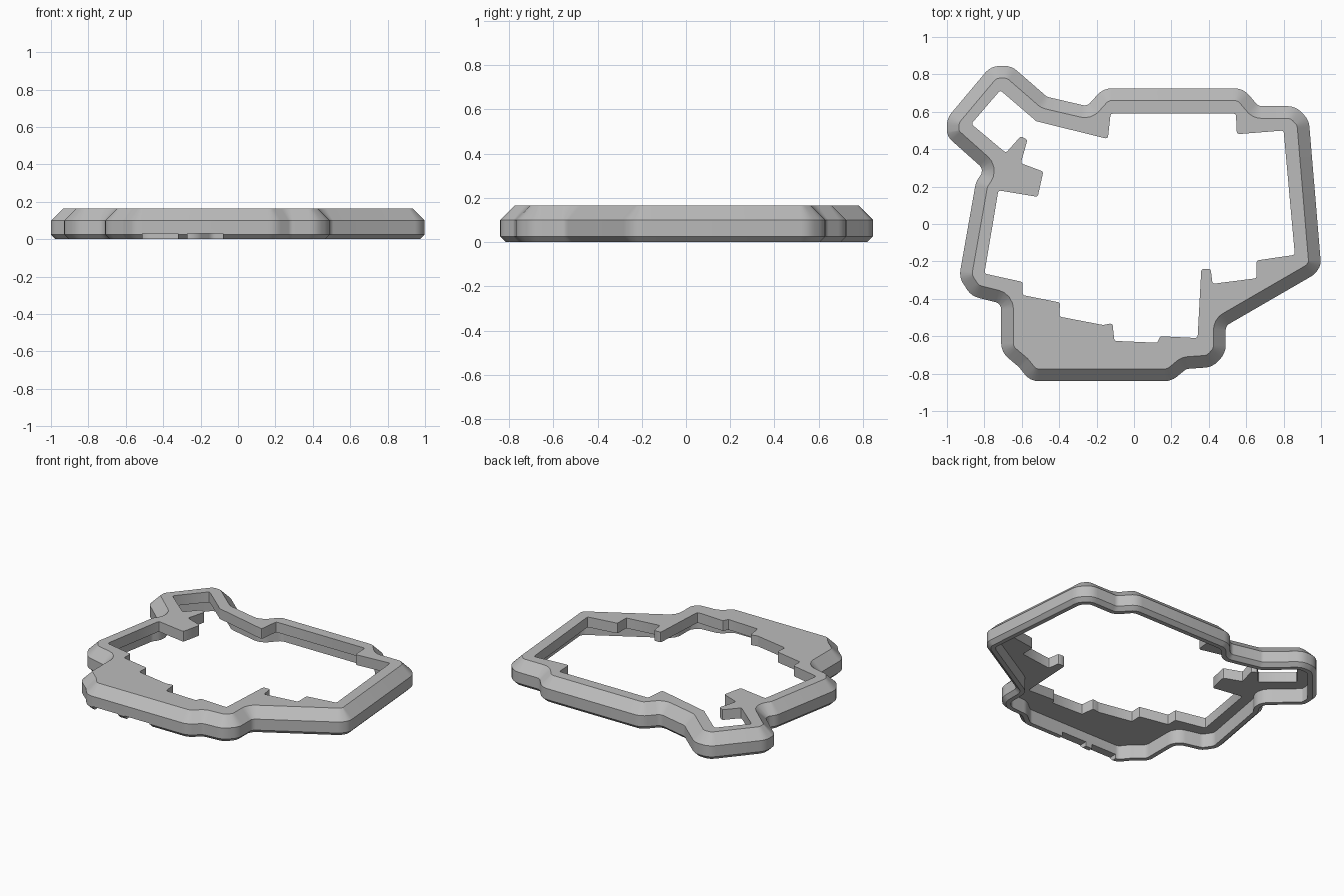
import bpy
import bmesh
import math
from mathutils import Vector

cube = bpy.data.objects.get("Cube")
if cube:
    bpy.data.objects.remove(cube, do_unlink=True)

# Plan of the outer wall, clockwise from the rear corner lobe
OUTLINE = [
    (-.765, .845), (-.655, .845), (-.465, .68), (-.25, .63), (-.165, .725), (.585, .725),
    (.665, .63), (.865, .63), (.935, .555), (1, -.22), (.965, -.27), (.49, -.545),
    (.49, -.69), (.42, -.765), (.28, -.775), (.2, -.84), (-.555, -.84), (-.615, -.765),
    (-.71, -.685), (-.71, -.425), (-.87, -.385), (-.935, -.285), (-.845, .225),
    (-.8, .29), (-.985, .455), (-1, .485), (-1, .565)]

# Plan of the stepped opening
OPENING = [
    (-.715, .715), (-.54, .565), (-.525, .55), (-.14, .455), (-.125, .59), (.545, .59),
    (.55, .48), (.8, .5), (.86, -.165), (.655, -.195), (.655, -.29), (.42, -.32),
    (.41, -.24), (.36, -.24), (.34, -.61), (.14, -.6), (.125, -.635), (-.105, -.625),
    (-.115, -.53), (-.165, -.54), (-.4, -.495), (-.395, -.42), (-.595, -.38),
    (-.595, -.31), (-.8, -.265), (-.725, .18), (-.515, .145), (-.485, .28),
    (-.605, .325), (-.57, .45), (-.605, .47), (-.685, .38), (-.87, .535)]


def rounded(points, convex, concave, steps):
    """Replace every corner of a clockwise outline with an arc."""
    pts = [Vector(p) for p in points]
    out = []
    for i, p in enumerate(pts):
        a, b = pts[i - 1] - p, pts[(i + 1) % len(pts)] - p
        turn = math.pi - a.angle(b)
        radius = convex if a.cross(b) > 0 else concave
        reach = min(radius * math.tan(turn / 2), .45 * a.length, .45 * b.length)
        start, end = p + a.normalized() * reach, p + b.normalized() * reach
        inward = (a.normalized() + b.normalized()).normalized()
        centre = p + inward * reach / math.sin(turn / 2)
        r = (start - centre).length
        for k in range(steps + 1):
            chord = start.lerp(end, k / steps) - centre
            out.append(centre + chord.normalized() * r)
    return out


def inset(points, amount):
    """Mitred inward offset of a clockwise outline."""
    out = []
    for i, p in enumerate(points):
        a = (p - points[i - 1]).normalized()
        b = (points[(i + 1) % len(points)] - p).normalized()
        na, nb = Vector((a.y, -a.x)), Vector((b.y, -b.x))
        out.append(p + (na + nb) * amount / (1 + na.dot(nb)))
    return out


def ring(bm, points, z):
    verts = [bm.verts.new((p.x, p.y, z)) for p in points]
    edges = [bm.edges.new((v, verts[i - 1])) for i, v in enumerate(verts)]
    return verts, edges


def skin(bm, low, high):
    for i in range(len(low)):
        bm.faces.new((low[i - 1], low[i], high[i], high[i - 1]))


# Grey plastic
grey = bpy.data.materials.new("grey_plastic")
grey.use_nodes = True
colour = (.5, .5, .5, 1)
grey.diffuse_color = colour
grey.node_tree.nodes["Principled BSDF"].inputs["Base Color"].default_value = colour

# Chamfered wall, hollow underneath, from the plate's underside round to its top
PLATE_UNDER, TOP = .095, .165
bm = bmesh.new()
outer = rounded(OUTLINE, .1, .04, 4)
profile = [(.055, PLATE_UNDER), (.055, 0), (.025, 0), (0, .025), (0, .1), (.065, TOP)]
wall = [ring(bm, inset(outer, d), z) for d, z in profile]
for low, high in zip(wall, wall[1:]):
    skin(bm, low[0], high[0])

# Opening and the flat plate around it
hole = rounded(OPENING, .012, .012, 2)
under, over = ring(bm, hole, PLATE_UNDER), ring(bm, hole, TOP)
skin(bm, under[0], over[0])
for rim, cut in ((wall[0], under), (wall[-1], over)):
    bmesh.ops.triangle_fill(bm, use_beauty=True, edges=rim[1] + cut[1])
bmesh.ops.recalc_face_normals(bm, faces=bm.faces[:])

mesh = bpy.data.meshes.new("case_frame")
bm.to_mesh(mesh)
bm.free()
mesh.materials.append(grey)
frame = bpy.data.objects.new("case_frame", mesh)
bpy.context.collection.objects.link(frame)

# Port notches along the bottom of the front wall
for left, right in ((-.51, -.32), (-.27, -.08)):
    bpy.ops.mesh.primitive_cube_add(size=1, location=((left + right) / 2, -.81, 0))
    cutter = bpy.context.object
    cutter.name = "notch_cutter"
    cutter.scale = (right - left, .12, .06)
    cutter.hide_render = True
    cutter.data.materials.append(grey)
    notch = frame.modifiers.new("notch", 'BOOLEAN')
    notch.operation = 'DIFFERENCE'
    notch.solver = 'EXACT'
    notch.object = cutter
    bpy.context.view_layer.objects.active = frame
    bpy.ops.object.modifier_apply(modifier=notch.name)
    bpy.data.objects.remove(cutter, do_unlink=True)

# Smooth the corner arcs, keep the chamfers crisp
bpy.ops.object.select_all(action='DESELECT')
frame.select_set(True)
bpy.context.view_layer.objects.active = frame
bpy.ops.object.shade_smooth_by_angle(angle=math.radians(28))
